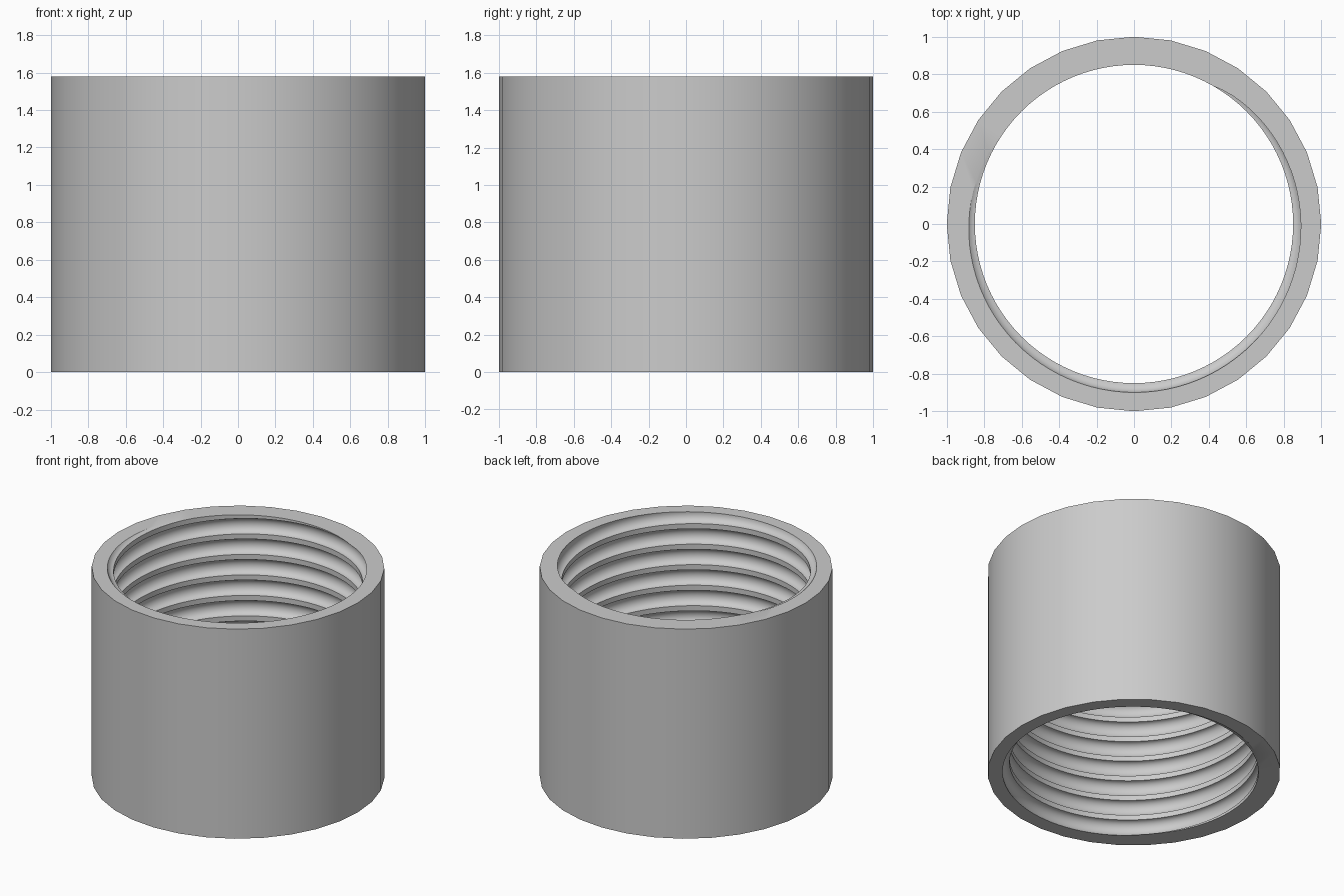
import bpy, bmesh, math

if "Cube" in bpy.data.objects:
    bpy.data.objects.remove(bpy.data.objects["Cube"], do_unlink=True)

HEIGHT = 1.58
BORE = 0.85          # radius at the thread crests
DEPTH = 0.05         # groove depth
TURNS = 10.22
PITCH = HEIGHT / TURNS
HALF = 0.375 * PITCH  # half the groove width
START = math.radians(283)  # angle where the groove centre meets the rim
SIDES = 32           # outer wall
SPLIT = 3            # inner columns per outer side
COLS = SIDES * SPLIT
ARC = 12             # steps across the rounded groove


def groove_centre(angle):
    return HEIGHT - PITCH * (angle - START) / math.tau


def bore_radius(z, angle):
    """Radius of the threaded bore: flat crest with a rounded groove."""
    d = (z - groove_centre(angle) + PITCH / 2) % PITCH - PITCH / 2
    return BORE + DEPTH * math.sqrt(max(0.0, 1 - (d / HALF) ** 2))


def polar(r, angle, z):
    return (r * math.cos(angle), r * math.sin(angle), z)


bm = bmesh.new()

# Threaded bore: rows follow the helix and are trimmed at both rims
offsets = [turn * PITCH - HALF * math.cos(math.pi * k / ARC)
           for turn in range(-int(TURNS) - 4, 4) for k in range(ARC + 1)]
columns = []
for c in range(COLS + 1):
    angle = math.tau * c / COLS
    column = []
    for off in offsets:
        z = min(max(groove_centre(angle) + off, 0.0), HEIGHT)
        column.append(bm.verts.new(polar(bore_radius(z, angle), angle, z)))
    columns.append(column)
for a, b in zip(columns, columns[1:]):
    for i in range(len(offsets) - 1):
        # skip the rows that lie wholly beyond a rim
        zs = {round(v.co.z, 6) for v in (a[i], a[i + 1], b[i], b[i + 1])}
        if len(zs) > 1:
            bm.faces.new((a[i], b[i], b[i + 1], a[i + 1]))

# Outer wall and the two flat rims
rings = [[bm.verts.new(polar(1.0, math.tau * s / SIDES, z)) for s in range(SIDES)]
         for z in (0.0, HEIGHT)]
for s in range(SIDES):
    n = (s + 1) % SIDES
    bm.faces.new((rings[0][s], rings[0][n], rings[1][n], rings[1][s]))
    for ring, row in zip(rings, (0, -1)):
        inner = [columns[c][row] for c in range(s * SPLIT, (s + 1) * SPLIT + 1)]
        bm.faces.new([ring[n], ring[s]] + inner)

bmesh.ops.remove_doubles(bm, verts=bm.verts[:], dist=0.00002)
bmesh.ops.delete(bm, geom=[v for v in bm.verts if not v.link_faces], context='VERTS')
bmesh.ops.recalc_face_normals(bm, faces=bm.faces[:])

mesh = bpy.data.meshes.new("threaded_sleeve")
bm.to_mesh(mesh)
bm.free()
sleeve = bpy.data.objects.new("threaded_sleeve", mesh)
bpy.context.collection.objects.link(sleeve)

# Plain grey metal
grey = bpy.data.materials.new("light_grey")
grey.use_nodes = True
colour = (0.6, 0.6, 0.6, 1.0)
grey.diffuse_color = colour
grey.node_tree.nodes["Principled BSDF"].inputs["Base Color"].default_value = colour
mesh.materials.append(grey)

bpy.ops.object.select_all(action='DESELECT')
sleeve.select_set(True)
bpy.context.view_layer.objects.active = sleeve
bpy.ops.object.shade_smooth_by_angle(angle=math.radians(30))
